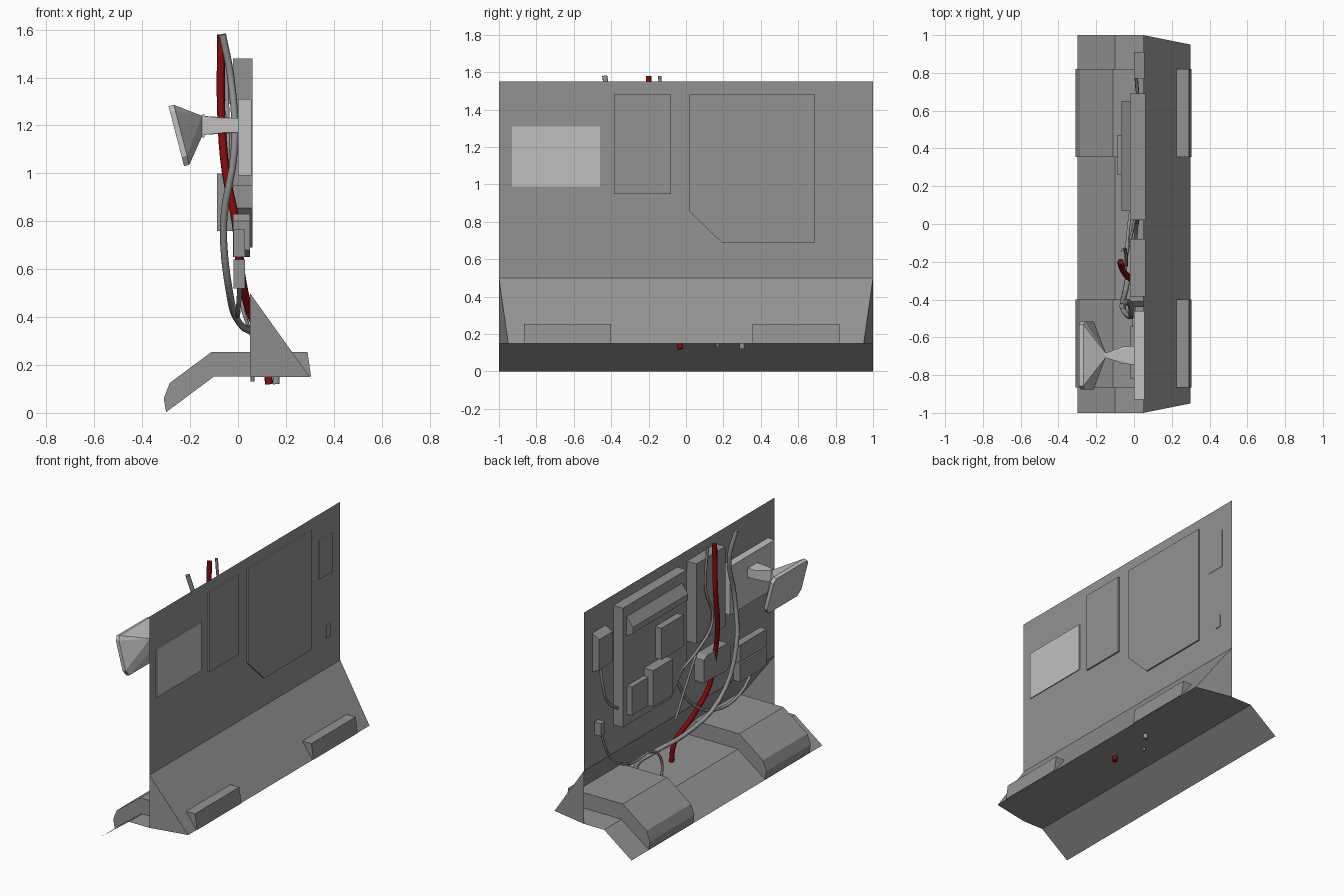
import bpy, bmesh
from mathutils import Vector

if "Cube" in bpy.data.objects:
    bpy.data.objects.remove(bpy.data.objects["Cube"])


def material(name, rgb):
    m = bpy.data.materials.new(name)
    m.use_nodes = True
    m.diffuse_color = (*rgb, 1)
    m.node_tree.nodes["Principled BSDF"].inputs["Base Color"].default_value = (*rgb, 1)
    return m


GREY = material("grey", (0.29, 0.29, 0.29))
LIGHT = material("light grey", (0.53, 0.53, 0.53))
RED = material("red", (0.25, 0.003, 0.003))


def add(name, mesh, mat):
    mesh.materials.clear()
    mesh.materials.append(mat)
    ob = bpy.data.objects.new(name, mesh)
    bpy.context.collection.objects.link(ob)
    return ob


def finish(name, bm, mat):
    bmesh.ops.recalc_face_normals(bm, faces=bm.faces)
    mesh = bpy.data.meshes.new(name)
    bm.to_mesh(mesh)
    bm.free()
    return add(name, mesh, mat)


def sheets(name, polygons, mat=GREY):
    bm = bmesh.new()
    for poly in polygons:
        bm.faces.new([bm.verts.new(p) for p in poly])
    bmesh.ops.remove_doubles(bm, verts=bm.verts, dist=0.0001)
    return finish(name, bm, mat)


def prism(name, base, along, mat=GREY):
    """Extrude a flat polygon along a vector."""
    bm = bmesh.new()
    face = bm.faces.new([bm.verts.new(p) for p in base])
    out = bmesh.ops.extrude_face_region(bm, geom=[face], use_keep_orig=True)
    moved = [v for v in out["geom"] if isinstance(v, bmesh.types.BMVert)]
    bmesh.ops.translate(bm, verts=moved, vec=along)
    return finish(name, bm, mat)


def plate(name, x0, x1, outline, mat=GREY):
    """Solid with a (y, z) outline between two x positions."""
    return prism(name, [(x0, y, z) for y, z in outline], (x1 - x0, 0, 0), mat)


def box(name, x0, x1, y0, y1, z0, z1, mat=GREY):
    return plate(name, x0, x1, [(y0, z0), (y1, z0), (y1, z1), (y0, z1)], mat)


def hull(name, points, mat):
    bm = bmesh.new()
    for p in points:
        bm.verts.new(p)
    bmesh.ops.convex_hull(bm, input=bm.verts)
    bmesh.ops.dissolve_limit(bm, angle_limit=0.02, verts=bm.verts, edges=bm.edges)
    return finish(name, bm, mat)


def pipe(name, radius, points, mat=GREY):
    curve = bpy.data.curves.new(name, "CURVE")
    curve.dimensions = "3D"
    curve.bevel_depth = radius
    curve.bevel_resolution = 1
    curve.resolution_u = 4
    curve.use_fill_caps = True
    spline = curve.splines.new("BEZIER")
    spline.bezier_points.add(len(points) - 1)
    for bp, p in zip(spline.bezier_points, points):
        bp.co = p
        bp.handle_left_type = bp.handle_right_type = "AUTO"
    temp = bpy.data.objects.new(name + " path", curve)
    bpy.context.collection.objects.link(temp)
    deps = bpy.context.evaluated_depsgraph_get()
    mesh = bpy.data.meshes.new_from_object(temp.evaluated_get(deps))
    bpy.data.objects.remove(temp)
    return add(name, mesh, mat)


# Folded sheet body: wall, outward slope, closed ends, floor and drooping lip
W, E = 1.0, 0.95
sheets("wall_and_floor", [
    [(0.05, -W, 0.5), (0.05, W, 0.5), (0.05, W, 1.55), (0.05, -W, 1.55)],
    [(0.05, -W, 0.5), (0.05, W, 0.5), (0.3, E, 0.15), (0.3, -E, 0.15)],
    [(0.05, -W, 0.5), (0.05, -W, 0.15), (0.3, -E, 0.15)],
    [(0.05, W, 0.5), (0.05, W, 0.15), (0.3, E, 0.15)],
    [(0.3, -E, 0.15), (0.3, E, 0.15), (0.05, W, 0.15), (-0.1, W, 0.15),
     (-0.1, -W, 0.15), (0.05, -W, 0.15)],
    [(-0.1, -W, 0.15), (-0.1, W, 0.15), (-0.3, W, 0), (-0.3, -W, 0)],
])

# Two raised channels crossing the floor
channel = [(-0.3, 0.003), (-0.31, 0.06), (-0.285, 0.125), (-0.11, 0.255),
           (0.29, 0.255), (0.305, 0.152), (-0.1, 0.152)]
for name, y0, y1 in (("front_channel", -0.865, -0.4), ("back_channel", 0.355, 0.82)):
    prism(name, [(x, y0, z) for x, z in channel], (0, y1 - y0, 0))

# Cabinets set through the wall
box("lamp_cabinet", 0, 0.056, -0.93, -0.46, 0.99, 1.31, LIGHT)
box("tall_cabinet", -0.02, 0.06, -0.385, -0.08, 0.95, 1.48)
plate("main_cabinet", -0.02, 0.06, [(0.02, 1.48), (0.69, 1.48), (0.69, 0.69),
                                    (0.19, 0.69), (0.02, 0.855)])
hull("side_cabinet", [(x, y, z) for y in (0.77, 0.91) for x, z in
                      ((0.055, 1.12), (0.055, 1.384), (0, 1.35), (0, 1.15))], GREY)
box("small_switch", 0, 0.055, 0.85, 0.89, 0.70, 0.785)

# Modules on the main cabinet
hull("sloped_module", [(x, y, z) for y in (0.07, 0.65) for x, z in
                       ((-0.02, 1.41), (-0.065, 1.35), (-0.065, 1.31), (-0.02, 1.28))], GREY)
box("upper_module", -0.065, -0.02, 0.12, 0.35, 1.02, 1.23)
box("middle_module", -0.088, -0.02, 0.26, 0.47, 0.76, 1.0)
box("lower_module", -0.055, -0.02, 0.475, 0.645, 0.76, 0.95)

# Modules low on the wall
for name, z0, z1 in (("lower_junction_box", 0.52, 0.64), ("upper_junction_box", 0.65, 0.765)):
    box(name, -0.018, 0.03, -0.82, -0.54, z0, z1)
plate("relay_cover", -0.02, 0.05, [(-0.16, 0.66), (-0.16, 0.81), (-0.19, 0.83), (-0.41, 0.83),
                                   (-0.44, 0.80), (-0.44, 0.68), (-0.40, 0.65)])

# Lamp arm, collar and flared head
Y = -0.695
hull("lamp_arm", [(x, Y + sy * w, 1.2 + sz * h) for sy in (-1, 1) for sz in (-1, 1)
                  for x, w, h in ((0, 0.05, 0.03), (-0.06, 0.045, 0.03), (-0.15, 0.012, 0.04))], LIGHT)
box("lamp_collar", -0.15, -0.14, Y - 0.015, Y + 0.015, 1.15, 1.245, LIGHT)
top, bottom = Vector((-0.29, Y, 1.28)), Vector((-0.225, Y, 1.03))
centre, up = (top + bottom) / 2, (top - bottom) / 2
back = Vector((0.022, 0, 0.006))
rim = [centre + up * b + Vector((0, a * 0.18, 0)) for a, b in
       ((-1, -0.7), (-0.85, -1), (0.85, -1), (1, -0.7), (1, 0.8), (0.9, 1), (-0.9, 1), (-1, 0.8))]
neck = [(-0.15, Y + s * 0.012, z) for s in (-1, 1) for z in (1.155, 1.24)]
hull("lamp_head", rim + [p + back for p in rim] + neck, LIGHT)

# Cables and hoses
pipe("red_hose", 0.017, [(-0.07, -0.2, 1.58), (-0.07, -0.21, 1.25), (-0.05, -0.26, 1.0),
                         (-0.01, -0.29, 0.8), (0.01, -0.26, 0.6), (0.05, -0.13, 0.42),
                         (0.11, -0.04, 0.28), (0.13, -0.03, 0.12)], RED)
pipe("grey_hose", 0.015, [(-0.065, -0.435, 1.58), (-0.03, -0.41, 1.4), (-0.015, -0.49, 1.1),
                          (-0.06, -0.44, 0.8), (-0.035, -0.3, 0.5), (0.01, 0, 0.37),
                          (0.08, 0.25, 0.32), (0.15, 0.3, 0.25), (0.16, 0.3, 0.12)])
pipe("thin_cable", 0.009, [(-0.06, -0.14, 1.58), (-0.045, -0.14, 1.3), (-0.04, -0.22, 1.05),
                           (-0.035, -0.08, 0.92), (-0.01, 0.13, 0.81)])
pipe("switch_cable", 0.008, [(0.02, 0.87, 0.72), (0.01, 0.78, 0.52), (0.04, 0.52, 0.37),
                             (0.06, 0.25, 0.34), (0.06, 0.17, 0.25), (0.06, 0.17, 0.13)])
pipe("side_cable", 0.009, [(0.02, 0.87, 1.14), (0.01, 0.86, 1.03), (0.01, 0.81, 0.9),
                           (0.02, 0.68, 0.8)])
pipe("junction_cable", 0.01, [(0.01, -0.72, 0.53), (0, -0.57, 0.43), (0, -0.31, 0.42),
                              (0.01, -0.05, 0.57), (0.02, 0.07, 0.75)])
pipe("brace_rod", 0.008, [(-0.02, -0.09, 0.9), (0, 0, 0.7), (0.02, 0.08, 0.5)])
